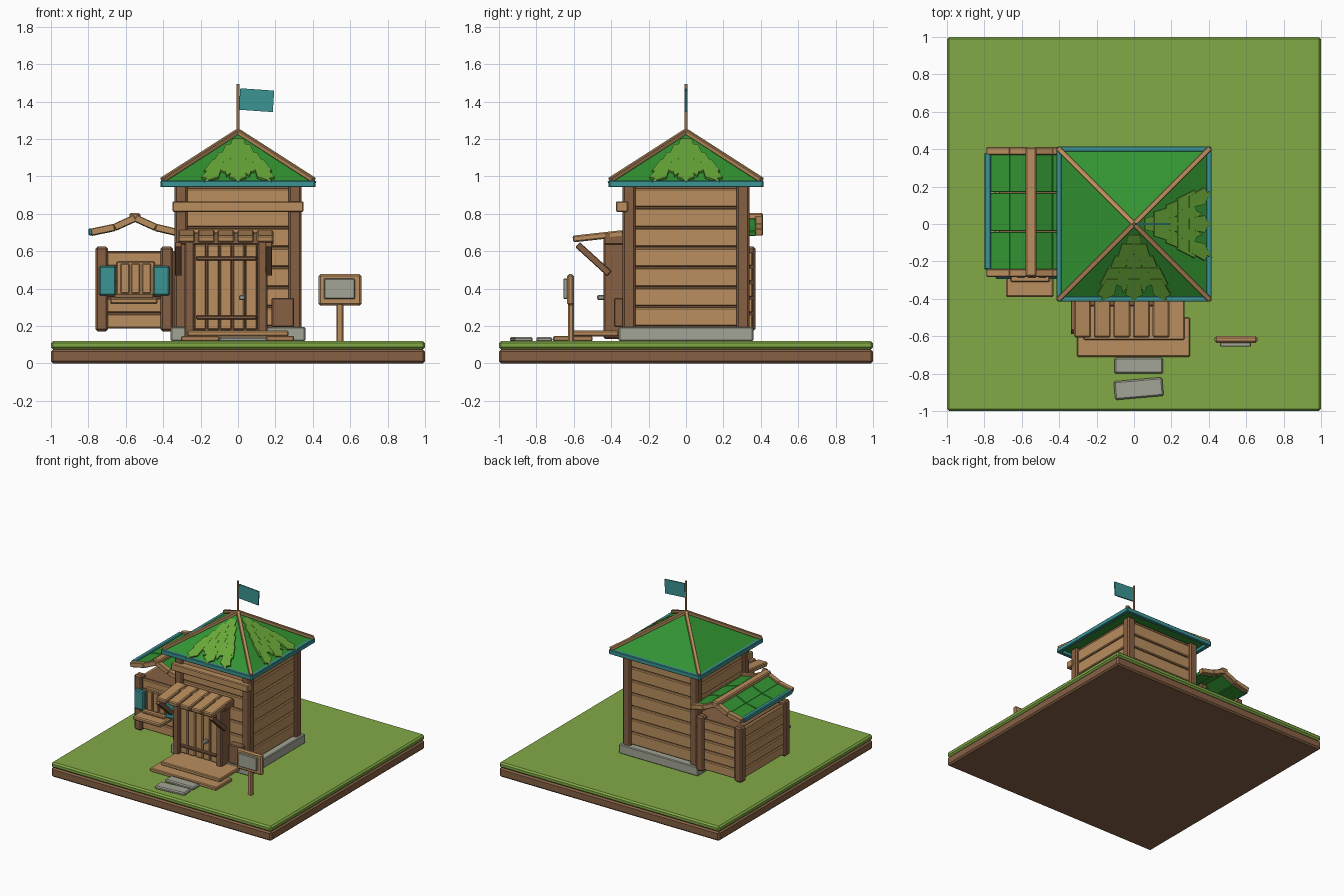
import bpy, bmesh, math
from mathutils import Vector, Matrix

if "Cube" in bpy.data.objects:
    bpy.data.objects.remove(bpy.data.objects["Cube"])


def material(name, r, g, b):
    lin = [(c / 255 / 12.92 if c < 11 else ((c / 255 + 0.055) / 1.055) ** 2.4) for c in (r, g, b)]
    m = bpy.data.materials.new(name)
    m.use_nodes = True
    m.diffuse_color = (*lin, 1)
    m.node_tree.nodes["Principled BSDF"].inputs["Base Color"].default_value = (*lin, 1)
    return m


GRASS = material("grass green", 130, 170, 70)
ROOF = material("roof green", 50, 148, 50)
LEAF = material("leaf green", 104, 168, 56)
TEAL = material("teal paint", 60, 148, 148)
WOOD = material("light wood", 186, 142, 94)
DARK = material("dark wood", 134, 96, 68)
STONE = material("grey stone", 163, 165, 150)


def finish(name, bm, mat, bevel=0.0):
    mesh = bpy.data.meshes.new(name)
    bmesh.ops.recalc_face_normals(bm, faces=bm.faces)
    bm.to_mesh(mesh)
    bm.free()
    mesh.materials.append(mat)
    ob = bpy.data.objects.new(name, mesh)
    bpy.context.collection.objects.link(ob)
    if bevel:
        mod = ob.modifiers.new("edge bevel", "BEVEL")
        mod.width, mod.segments = bevel, 1
    return ob


def box(name, x, y, z, mat, bevel=0.006, turn=(0, 0, 0)):
    """Box from three (low, high) ranges, turned about its centre in degrees."""
    bm = bmesh.new()
    bmesh.ops.create_cube(bm, size=1)
    size = [r[1] - r[0] for r in (x, y, z)]
    bmesh.ops.scale(bm, vec=size, verts=bm.verts)
    ob = finish(name, bm, mat, min(bevel, min(size) * 0.3))
    ob.location = [(r[0] + r[1]) / 2 for r in (x, y, z)]
    ob.rotation_euler = [math.radians(a) for a in turn]
    return ob


def beam(name, p, q, width, height, mat, bevel=0.004):
    """Bar between two points; height is measured across the upward side."""
    p, q = Vector(p), Vector(q)
    run = (q - p).normalized()
    side = run.cross(Vector((0, 0, 1))).normalized()
    up = side.cross(run)
    bm = bmesh.new()
    bmesh.ops.create_cube(bm, size=1)
    bmesh.ops.scale(bm, vec=((q - p).length, width, height), verts=bm.verts)
    ob = finish(name, bm, mat, bevel)
    ob.matrix_world = Matrix.Translation((p + q) / 2) @ Matrix((run, side, up)).transposed().to_4x4()
    return ob


# Ground slab
box("soil_slab", (-1, 1), (-1, 1), (0, 0.075), DARK, 0.012)
box("grass_slab", (-1, 1), (-1, 1), (0.075, 0.12), GRASS, 0.012)

# Tower: foundation, core, plank walls and corner posts
box("foundation", (-0.36, 0.36), (-0.36, 0.36), (0.12, 0.195), STONE)
box("tower_core", (-0.3, 0.3), (-0.3, 0.3), (0.19, 0.96), DARK, 0)
for i in range(7):
    z = (0.2 + i * 0.106, 0.298 + i * 0.106)
    for s in (-1, 1):
        wall = sorted((s * 0.29, s * 0.32))
        box("wall_plank_side", wall, (-0.28, 0.28), z, WOOD)
        box("wall_plank_end", (-0.28, 0.28), wall, z, WOOD)
for sx in (-1, 1):
    for sy in (-1, 1):
        box("corner_post", sorted((sx * 0.27, sx * 0.34)), sorted((sy * 0.27, sy * 0.34)),
            (0.18, 0.96), DARK, 0.01)
box("front_band", (-0.35, 0.35), (-0.375, -0.31), (0.81, 0.867), WOOD)
box("wall_patch", (0.18, 0.3), (-0.385, -0.32), (0.195, 0.35), DARK)

# Pyramid roof with eave trim and hip caps
EAVE, HALF, TOP = 0.968, 0.4, 1.235
bm = bmesh.new()
bmesh.ops.create_cone(bm, cap_ends=True, segments=4, radius1=HALF * math.sqrt(2), radius2=0,
                      depth=TOP - EAVE, matrix=Matrix.Translation((0, 0, (TOP + EAVE) / 2))
                      @ Matrix.Rotation(math.pi / 4, 4, "Z"))
finish("tower_roof", bm, ROOF)
for k in range(4):
    turn = Matrix.Rotation(k * math.pi / 2, 3, "Z")
    beam("eave_trim", turn @ Vector((-0.41, -0.4, 0.96)), turn @ Vector((0.41, -0.4, 0.96)),
         0.03, 0.036, TEAL)
    beam("hip_cap", turn @ Vector((0.405, 0.405, EAVE + 0.012)), (0, 0, TOP + 0.005), 0.028, 0.026, WOOD)


# Layered leaf shingles on two roof slopes
def leaf_patch(name, angle):
    bm = bmesh.new()
    normal = Vector((0, -(TOP - EAVE), HALF)).normalized()
    rows = ((0.14, 0.42, (0,)), (0.26, 0.58, (-0.045, 0.045)), (0.42, 0.74, (-0.09, 0, 0.09)),
            (0.57, 0.9, (-0.135, -0.05, 0.05, 0.135)), (0.72, 1.03, (-0.15, 0, 0.15)))
    for r, (t0, t1, spots) in enumerate(rows):
        for u in spots:
            lean, mid = u * 0.22, t0 + (t1 - t0) * 0.68
            outline = ((u - lean - 0.03, t0), (u - lean + 0.03, t0), (u + 0.046, mid),
                       (u + 0.018, mid + 0.03), (u + lean, t1), (u - 0.018, mid + 0.03), (u - 0.046, mid))
            layers = []
            for lift in (0, 0.006 + 0.002 * r):
                layers.append([bm.verts.new(Vector((a, -HALF * t, TOP - (TOP - EAVE) * t))
                                            + normal * lift) for a, t in outline])
            low, high = layers
            bm.faces.new(high)
            bm.faces.new(low[::-1])
            for i in range(len(low)):
                j = (i + 1) % len(low)
                bm.faces.new((low[i], low[j], high[j], high[i]))
    ob = finish(name, bm, LEAF)
    ob.rotation_euler.z = angle


leaf_patch("leaves_front", 0)
leaf_patch("leaves_left", math.pi / 2)

# Flag
box("flag_pole", (-0.007, 0.007), (-0.007, 0.007), (1.22, 1.495), WOOD, 0.002)
box("flag", (0.008, 0.19), (-0.005, 0.005), (1.35, 1.465), TEAL, 0, (0, 4, 0))

# Doorway: frame, plank door, cross bars, handle
for x in (-0.285, 0.105):
    box("door_post", (x, x + 0.052), (-0.44, -0.32), (0.13, 0.66), DARK, 0.008)
box("door_lintel", (-0.32, 0.19), (-0.44, -0.32), (0.635, 0.7), DARK)
box("door_backing", (-0.235, 0.11), (-0.39, -0.32), (0.17, 0.64), DARK, 0)
for i in range(5):
    x = -0.232 + i * 0.068
    box("door_plank", (x, x + 0.062), (-0.415, -0.38), (0.18, 0.635), WOOD)
for z in (0.235, 0.55):
    box("door_bar", (-0.225, 0.1), (-0.432, -0.41), (z, z + 0.022), DARK)
box("door_handle", (0.005, 0.038), (-0.475, -0.43), (0.338, 0.366), STONE)

# Awning over the door with diagonal braces
for i in range(5):
    x = -0.275 + i * 0.105
    beam("awning_plank", (x, -0.605, 0.665), (x, -0.335, 0.695), 0.09, 0.036, WOOD, 0.007)
for x in (-0.32, 0.165):
    beam("awning_brace", (x, -0.58, 0.635), (x, -0.41, 0.48), 0.036, 0.036, DARK)

# Steps and stepping stones
box("upper_step", (-0.27, 0.27), (-0.62, -0.36), (0.145, 0.175), WOOD)
box("lower_step", (-0.305, 0.3), (-0.71, -0.5), (0.118, 0.147), WOOD)
box("near_stone", (-0.105, 0.155), (-0.8, -0.715), (0.115, 0.142), STONE, 0.01)
box("far_stone", (-0.105, 0.155), (-0.93, -0.83), (0.115, 0.142), STONE, 0.01, (0, 0, 5))

# Sign
box("sign_post", (0.527, 0.563), (-0.63, -0.6), (0.115, 0.33), WOOD)
box("sign_board", (0.43, 0.66), (-0.635, -0.6), (0.31, 0.477), WOOD, 0.01)
box("sign_panel", (0.46, 0.625), (-0.655, -0.63), (0.345, 0.453), STONE, 0.004)

# Side shed: core, plank walls, posts
box("shed_core", (-0.72, -0.3), (-0.225, 0.335), (0.19, 0.6), DARK, 0)
for i in range(5):
    z = (0.188 + i * 0.083, 0.264 + i * 0.083)
    box("shed_plank_front", (-0.71, -0.36), (-0.245, -0.22), z, WOOD)
    box("shed_plank_back", (-0.71, -0.33), (0.33, 0.355), z, WOOD)
    box("shed_plank_side", (-0.745, -0.715), (-0.22, 0.33), z, WOOD)
for x in (-0.762, -0.415):
    for y in (-0.265, 0.305):
        box("shed_post", (x, x + 0.068), (y, y + 0.066), (0.172, 0.625), DARK, 0.012)

# Shed window, shutters and counter
box("window_frame", (-0.65, -0.445), (-0.275, -0.24), (0.355, 0.545), WOOD)
for i in range(3):
    x = -0.628 + i * 0.057
    box("window_board", (x, x + 0.048), (-0.288, -0.27), (0.375, 0.535), WOOD)
for x in (-0.742, -0.455):
    box("shutter", (x, x + 0.09), (-0.295, -0.262), (0.362, 0.522), TEAL, 0.008)
box("counter", (-0.685, -0.43), (-0.39, -0.24), (0.318, 0.35), WOOD, 0.008)
box("counter_rail", (-0.66, -0.45), (-0.31, -0.24), (0.35, 0.372), WOOD)

# Bent gable roof of the shed
bend = ((-0.785, 0.702), (-0.66, 0.728), (-0.55, 0.778), (-0.44, 0.728), (-0.33, 0.702))
for (xa, za), (xb, zb) in zip(bend, bend[1:]):
    for y in (-0.262, 0.39):
        beam("barge_board", (xa, y, za), (xb, y, zb), 0.042, 0.038, WOOD)
    for i in range(3):
        y = -0.143 + i * 0.208
        beam("shed_roof_panel", (xa, y, za - 0.008), (xb, y, zb - 0.008), 0.203, 0.026, ROOF, 0.003)
box("shed_ridge", (-0.58, -0.522), (-0.28, 0.412), (0.768, 0.805), WOOD, 0.008)
box("shed_eave", (-0.8, -0.764), (-0.245, 0.38), (0.685, 0.722), TEAL)
